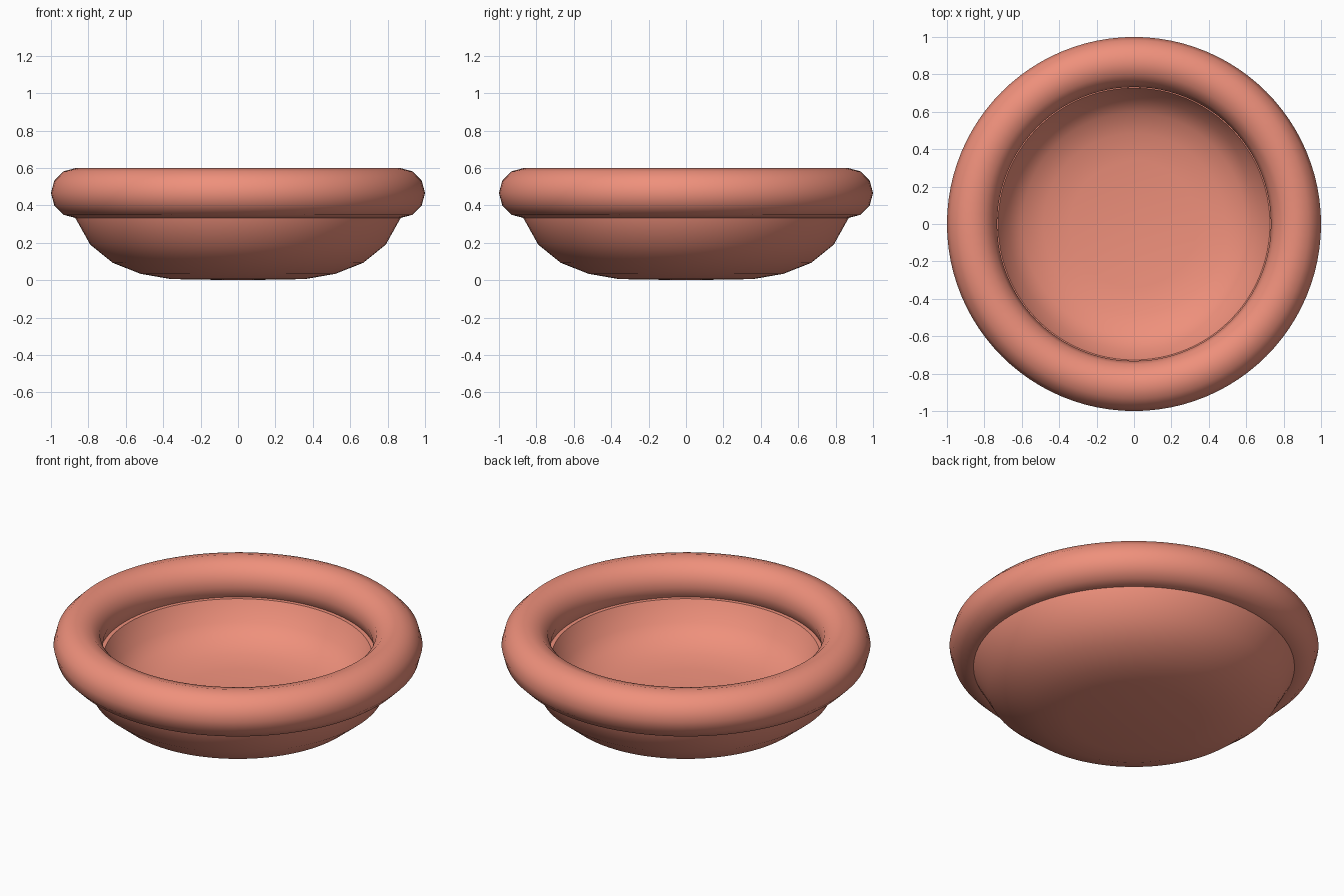
import bpy, bmesh, math

if "Cube" in bpy.data.objects:
    bpy.data.objects.remove(bpy.data.objects["Cube"])

SEG = 96
clay = bpy.data.materials.new("salmon")
clay.diffuse_color = (0.86, 0.28, 0.2, 1)
clay.use_nodes = True
clay.node_tree.nodes["Principled BSDF"].inputs["Base Color"].default_value = clay.diffuse_color

# Rounded rim
bpy.ops.mesh.primitive_torus_add(major_segments=SEG, minor_segments=12,
                                 major_radius=0.866, minor_radius=0.134,
                                 location=(0, 0, 0.466))
rim = bpy.context.object
rim.name = "rim"
rim.data.materials.append(clay)
bpy.ops.object.shade_smooth()

# Thick-walled shallow bowl: outer profile up to the rim, then down the inside
profile = [(0, 0.0), (0.36, 0.006), (0.52, 0.034), (0.67, 0.093), (0.79, 0.19),
           (0.87, 0.333), (0.88, 0.40), (0.727, 0.40), (0.67, 0.286),
           (0.595, 0.223), (0.484, 0.18), (0.34, 0.158), (0, 0.15)]
bm = bmesh.new()
verts = [bm.verts.new((r, 0, z)) for r, z in profile]
edges = [bm.edges.new(pair) for pair in zip(verts, verts[1:])]
bmesh.ops.spin(bm, geom=verts + edges, cent=(0, 0, 0), axis=(0, 0, 1),
               angle=math.tau, steps=SEG, use_duplicate=False)
bmesh.ops.remove_doubles(bm, verts=bm.verts[:], dist=0.0005)
bmesh.ops.recalc_face_normals(bm, faces=bm.faces[:])
mesh = bpy.data.meshes.new("bowl")
bm.to_mesh(mesh)
bm.free()
mesh.materials.append(clay)
bowl = bpy.data.objects.new("bowl", mesh)
bpy.context.collection.objects.link(bowl)
bpy.ops.object.select_all(action='DESELECT')
bowl.select_set(True)
bpy.context.view_layer.objects.active = bowl
bpy.ops.object.shade_smooth_by_angle(angle=math.radians(40))
